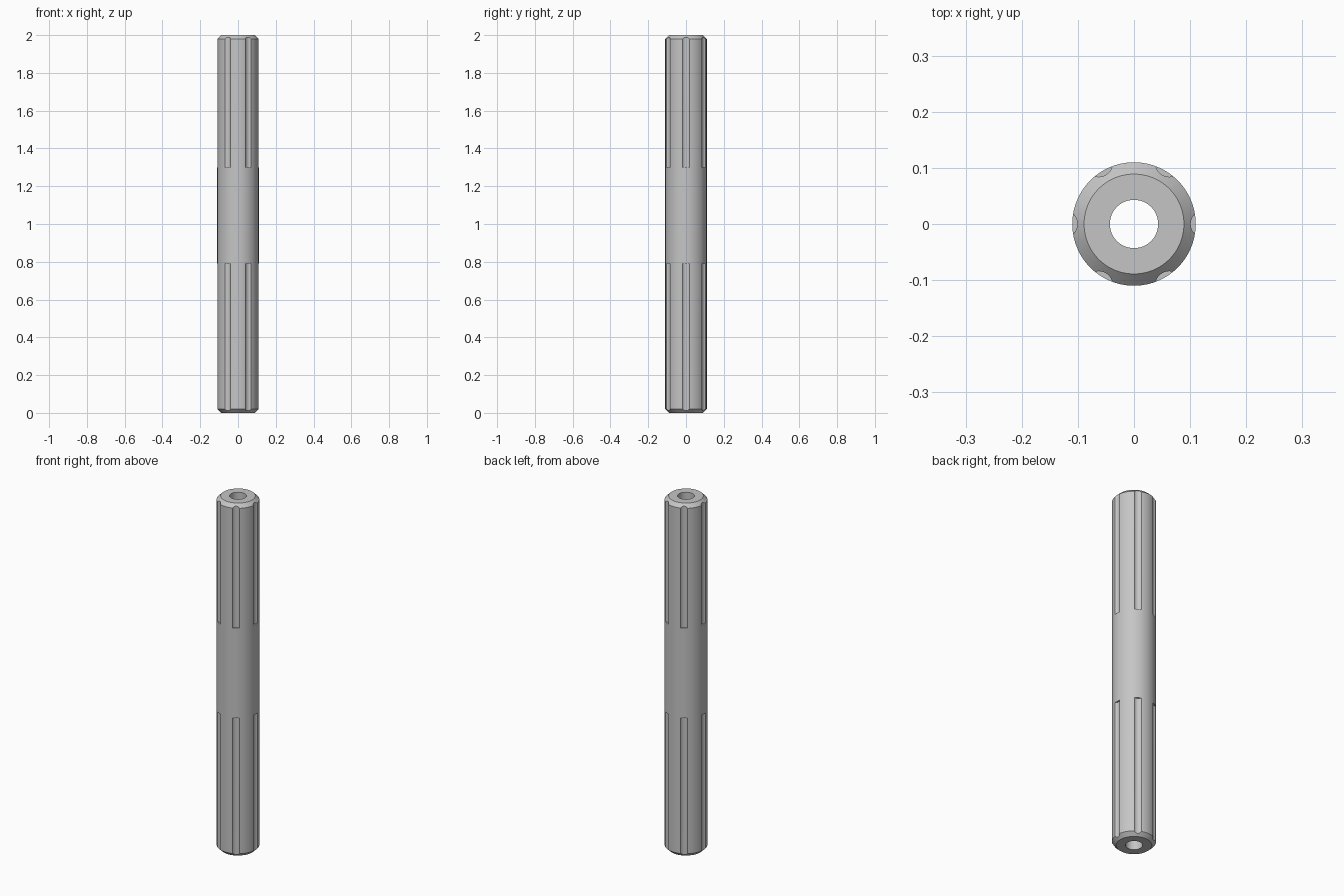
import bpy, bmesh, math
from mathutils import Matrix, Vector

cube = bpy.data.objects.get("Cube")
if cube:
    bpy.data.objects.remove(cube, do_unlink=True)

LENGTH, RADIUS, BORE = 2.0, 0.11, 0.043
CHAMFER_R, CHAMFER_Z = 0.089, 0.02
GROOVE_R, GROOVE_DIST = 0.025, 0.126
SEGMENTS = 96

steel = bpy.data.materials.new("grey steel")
steel.use_nodes = True
colour = (0.56, 0.56, 0.56, 1)
steel.diffuse_color = colour
steel.node_tree.nodes["Principled BSDF"].inputs["Base Color"].default_value = colour


def make_object(name, bm):
    mesh = bpy.data.meshes.new(name)
    bmesh.ops.recalc_face_normals(bm, faces=bm.faces)
    bm.to_mesh(mesh)
    bm.free()
    mesh.materials.append(steel)
    obj = bpy.data.objects.new(name, mesh)
    bpy.context.collection.objects.link(obj)
    return obj


# Hollow rod with chamfered ends, turned from a closed profile
profile = [(BORE, 0), (CHAMFER_R, 0), (RADIUS, CHAMFER_Z),
           (RADIUS, LENGTH - CHAMFER_Z), (CHAMFER_R, LENGTH), (BORE, LENGTH)]
bm = bmesh.new()
verts = [bm.verts.new((r, 0, z)) for r, z in profile]
edges = [bm.edges.new((v, verts[i - 1])) for i, v in enumerate(verts)]
bmesh.ops.spin(bm, geom=verts + edges, axis=Vector((0, 0, 1)), cent=Vector(),
               angle=math.tau, steps=SEGMENTS)
bmesh.ops.remove_doubles(bm, verts=bm.verts, dist=0.0001)
rod = make_object("splined_rod", bm)

# Six round-bottomed grooves at each end, leaving a plain middle
bm = bmesh.new()
for low, high in ((-0.1, 0.79), (1.3, LENGTH + 0.1)):
    for i in range(6):
        place = (Matrix.Rotation(math.radians(60 * i), 4, "Z")
                 @ Matrix.Translation((GROOVE_DIST, 0, (low + high) / 2)))
        bmesh.ops.create_cone(bm, cap_ends=True, segments=40, radius1=GROOVE_R,
                              radius2=GROOVE_R, depth=high - low, matrix=place)
cutter = make_object("groove_cutter", bm)
cutter.hide_render = True

cut = rod.modifiers.new("grooves", "BOOLEAN")
cut.operation = "DIFFERENCE"
cut.solver = "EXACT"
cut.object = cutter

bpy.ops.object.select_all(action="DESELECT")
rod.select_set(True)
bpy.context.view_layer.objects.active = rod
bpy.ops.object.modifier_apply(modifier=cut.name)
bpy.data.objects.remove(cutter, do_unlink=True)
bpy.ops.object.shade_smooth_by_angle(angle=math.radians(25))
